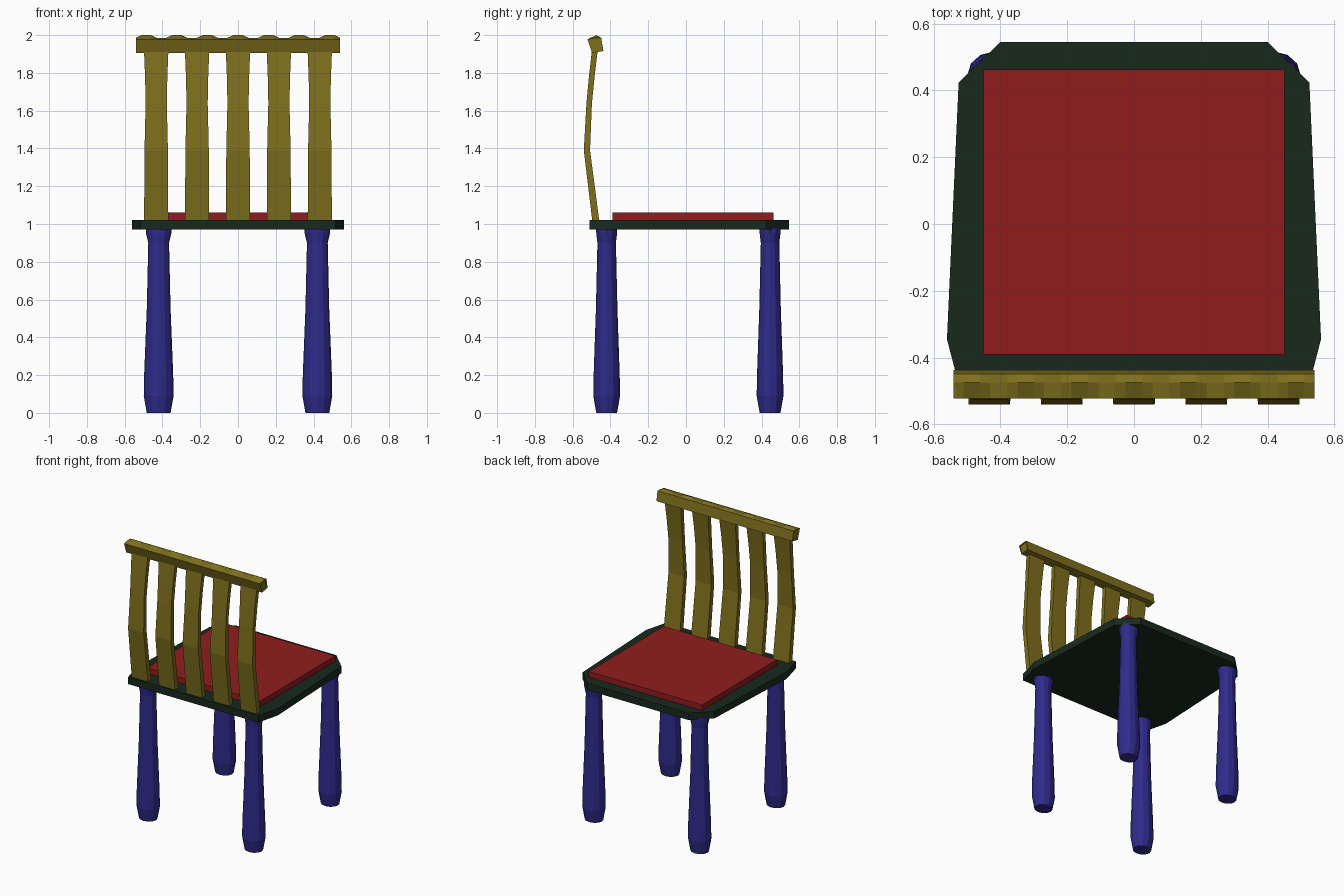
import bpy, bmesh, math

if "Cube" in bpy.data.objects:
    bpy.data.objects.remove(bpy.data.objects["Cube"])


def material(name, rgb):
    m = bpy.data.materials.new(name)
    m.diffuse_color = (*rgb, 1)
    m.use_nodes = True
    m.node_tree.nodes["Principled BSDF"].inputs["Base Color"].default_value = m.diffuse_color
    return m


OLIVE = material("olive_wood", (0.21, 0.16, 0.012))
GREEN = material("dark_green", (0.009, 0.022, 0.012))
BLUE = material("blue_paint", (0.028, 0.024, 0.26))
RED = material("red_fabric", (0.28, 0.012, 0.012))


def loft(name, rings, mat):
    """Skin a list of equal-length point rings and cap both ends."""
    bm = bmesh.new()
    rows = [[bm.verts.new(p) for p in ring] for ring in rings]
    n = len(rows[0])
    for a, b in zip(rows, rows[1:]):
        for i in range(n):
            j = (i + 1) % n
            bm.faces.new((a[i], a[j], b[j], b[i]))
    bm.faces.new(rows[0][::-1])
    bm.faces.new(rows[-1])
    bmesh.ops.recalc_face_normals(bm, faces=bm.faces)
    me = bpy.data.meshes.new(name)
    bm.to_mesh(me)
    bm.free()
    me.materials.append(mat)
    ob = bpy.data.objects.new(name, me)
    bpy.context.collection.objects.link(ob)
    return ob


# Seat board: tapered octagon, mirrored outline
half = [(0.517, -0.51), (0.56, -0.345), (0.525, 0.424), (0.40, 0.545)]
outline = half + [(-x, y) for x, y in reversed(half)]
loft("seat", [[(x, y, z) for x, y in outline] for z in (0.97, 1.02)], GREEN)

# Cushion
rect = [(-0.45, -0.39), (0.45, -0.39), (0.45, 0.462), (-0.45, 0.462)]
loft("cushion", [[(x, y, z) for x, y in rect] for z in (1.018, 1.06)], RED)

# Legs: slightly oval turned posts (z, half width x, half width y)
LEG = [(0, 0.063, 0.055), (0.09, 0.079, 0.071), (0.2, 0.077, 0.069),
       (0.55, 0.063, 0.057), (0.9, 0.055, 0.049), (0.95, 0.067, 0.055),
       (0.98, 0.069, 0.056)]
SIDES = 12
for label, cy in (("back", -0.42), ("front", 0.445)):
    for side, cx in (("left", -0.42), ("right", 0.42)):
        rings = []
        for z, rx, ry in LEG:
            angles = [math.tau * i / SIDES for i in range(SIDES)]
            rings.append([(cx + rx * math.cos(a), cy + ry * math.sin(a), z)
                          for a in angles])
        loft(f"{label}_leg_{side}", rings, BLUE)

# Back slats: bowed and waisted (z, outer y, inner y, half width)
SLAT = [(1.015, -0.496, -0.459, 0.064), (1.39, -0.541, -0.508, 0.062),
        (1.64, -0.527, -0.498, 0.056), (1.78, -0.514, -0.484, 0.059),
        (1.93, -0.497, -0.466, 0.065)]
for i in range(5):
    cx = (i - 2) * 0.2165
    loft(f"back_slat_{i + 1}",
         [[(cx - w, y0, z), (cx + w, y0, z), (cx + w, y1, z), (cx - w, y1, z)]
          for z, y0, y1, w in SLAT], OLIVE)

# Top rail: tilted bar with shallow bumps along its top
rings = []
steps = [(-0.53, 0)]
for i in range(7):
    cx = (i - 3) * 0.162
    steps += [(cx - 0.055, 0), (cx - 0.025, 1), (cx + 0.025, 1), (cx + 0.055, 0)]
steps.append((0.53, 0))
for x, b in steps:
    crest = 1.986 + 0.014 * b
    rings.append([(x, -0.497, 1.905), (x, -0.437, 1.916), (x, -0.449, 1.986),
                  (x, -0.475, crest), (x, -0.522, 1.978)])
loft("top_rail", rings, OLIVE)
